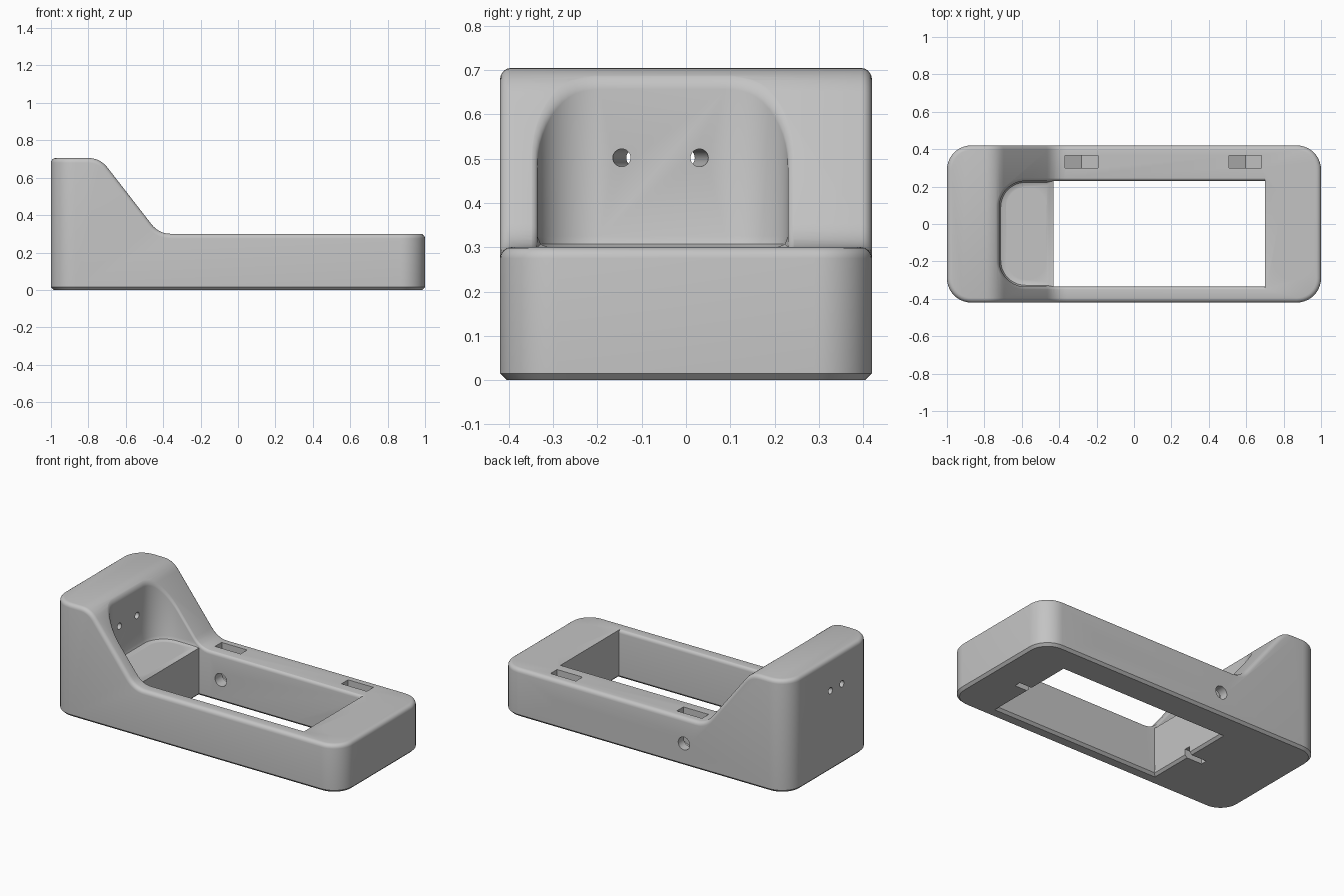
import bpy, bmesh, math
from mathutils import Vector

default = bpy.data.objects.get("Cube")
if default:
    bpy.data.objects.remove(default, do_unlink=True)

grey = bpy.data.materials.new("light grey")
grey.use_nodes = True
grey.diffuse_color = (0.55, 0.55, 0.55, 1)
grey.node_tree.nodes["Principled BSDF"].inputs["Base Color"].default_value = grey.diffuse_color

TOP, BAR = 0.705, 0.3                    # tower and rail heights
HALF_W = 0.42
WIN_L, WIN_R = -0.43, 0.70               # window ends
WIN_Y, WIN_HALF = -0.0525, 0.2825        # window centre line and half width
POCKET_X, POCKET_R, RIM = -0.72, 0.14, 0.02


def finish(name, bm):
    bmesh.ops.recalc_face_normals(bm, faces=bm.faces)
    mesh = bpy.data.meshes.new(name)
    bm.to_mesh(mesh)
    bm.free()
    mesh.materials.append(grey)
    obj = bpy.data.objects.new(name, mesh)
    bpy.context.collection.objects.link(obj)
    return obj


def extrude_y(points, y0, y1):
    bm = bmesh.new()
    face = bm.faces.new([bm.verts.new((x, y0, z)) for x, z in points])
    out = bmesh.ops.extrude_face_region(bm, geom=[face])
    for v in out["geom"]:
        if isinstance(v, bmesh.types.BMVert):
            v.co.y = y1
    bmesh.ops.recalc_face_normals(bm, faces=bm.faces)
    return bm


def cylinder(a, b, r1, r2=None):
    a, b = Vector(a), Vector(b)
    bm = bmesh.new()
    bmesh.ops.create_cone(bm, cap_ends=True, segments=40, radius1=r1,
                          radius2=r1 if r2 is None else r2, depth=(b - a).length)
    turn = (b - a).to_track_quat('Z', 'Y').to_matrix().to_4x4()
    turn.translation = (a + b) / 2
    bm.transform(turn)
    return bm


def box(lo, hi, grow=0):
    # box whose underside is larger by grow on every side
    bm = bmesh.new()
    bmesh.ops.create_cube(bm, size=1)
    for v in bm.verts:
        s = [c > 0 for c in v.co]
        extra = 0 if s[2] else grow
        v.co = [hi[i] if s[i] else lo[i] for i in range(3)]
        v.co.x += extra if s[0] else -extra
        v.co.y += extra if s[1] else -extra
    return bm


def cut(target, bm):
    cutter = finish("cutter", bm)
    cutter.hide_render = True
    mod = target.modifiers.new("cut", 'BOOLEAN')
    mod.operation, mod.solver, mod.object = 'DIFFERENCE', 'EXACT', cutter
    bpy.context.view_layer.objects.active = target
    bpy.ops.object.modifier_apply(modifier=mod.name)
    bpy.data.objects.remove(cutter, do_unlink=True)


def round_corner(a, corner, b, n=7):
    a, c, b = Vector(a), Vector(corner), Vector(b)
    return [tuple(a * (1 - t) ** 2 + c * 2 * t * (1 - t) + b * t * t)
            for t in (i / n for i in range(n + 1))]


# Side profile: tower, slope and low rails
slope = round_corner((-0.80, TOP), (-0.737, TOP), (-0.696, 0.652))
slope += round_corner((-0.464, 0.353), (-0.423, BAR), (-0.358, BAR))
skyline = [(-1, TOP)] + slope + [(1, BAR)]


def height(x):
    for (x0, z0), (x1, z1) in zip(skyline, skyline[1:]):
        if x <= x1:
            return z0 + (z1 - z0) * (x - x0) / (x1 - x0)
    return BAR


# Body with rounded upright corners, soft top rim and chamfered base
bm = extrude_y([(-1, 0)] + skyline + [(1, 0)], -HALF_W, HALF_W)
upright = [e for e in bm.edges if all(abs(abs(v.co.x) - 1) < 1e-4 for v in e.verts)
           and abs(e.verts[0].co.z - e.verts[1].co.z) > 0.1]
bmesh.ops.bevel(bm, geom=upright, offset=0.13, segments=10, profile=0.5,
                affect='EDGES', clamp_overlap=False)


def rim_edges(test):
    bm.normal_update()
    found = []
    for e in bm.edges:
        nz = [f.normal.z for f in e.link_faces]
        if any(abs(n) < 0.05 for n in nz) and any(test(n) for n in nz):
            found.append(e)
    return found


bmesh.ops.bevel(bm, geom=rim_edges(lambda n: n > 0.4), offset=0.025, segments=4,
                profile=0.5, affect='EDGES', clamp_overlap=False)
bmesh.ops.bevel(bm, geom=rim_edges(lambda n: n < -0.9), offset=0.015, segments=1,
                affect='EDGES', clamp_overlap=False)
body = finish("mounting_body", bm)

# Window and tower pocket as one lofted cutter with a flared, rounded rim
start = POCKET_X + POCKET_R
side_x = sorted({x for x, z in slope if x > start + 0.01} | {WIN_L, WIN_L - 0.001, WIN_R, start},
                reverse=True)
half = [(x, WIN_HALF, 0, 1) for x in side_x]
for i in range(1, 13):
    a = math.pi / 2 * (1 + i / 12)
    c, s = math.cos(a), math.sin(a)
    half.append((start + POCKET_R * c, WIN_HALF - POCKET_R + POCKET_R * s, c, s))
outline = half + [(x, -y, nx, -ny) for x, y, nx, ny in reversed(half)]

bm = bmesh.new()
rings = []


def ring(rule):
    verts = []
    for x, y, nx, ny in outline:
        off, z = rule(x, nx)
        verts.append(bm.verts.new((x + nx * off, WIN_Y + y + ny * off, z)))
    rings.append(verts)


def fillet(x):
    return min(0.025, 0.7 * (height(x) - RIM - BAR))


ring(lambda x, nx: (0, -0.5) if x >= WIN_L else (-fillet(x), BAR))
ring(lambda x, nx: (0, -0.4) if x >= WIN_L else (-fillet(x) * 0.3, BAR + fillet(x) * 0.3))
ring(lambda x, nx: (0, -0.3) if x >= WIN_L else (0, BAR + fillet(x)))
for i in range(5):
    t = i / 4 * math.pi / 2
    off = RIM * (1 - math.cos(t))
    ring(lambda x, nx: (off, height(x + nx * off) - RIM + 1.06 * RIM * math.sin(t)))
ring(lambda x, nx: (RIM, 1))
count = len(outline)
for low, high in zip(rings, rings[1:]):
    for i in range(count):
        j = (i + 1) % count
        bm.faces.new((low[i], low[j], high[j], high[i]))
for cap in (rings[0], rings[-1]):
    for i in range(count // 2 - 1):
        bm.faces.new((cap[i], cap[i + 1], cap[count - 2 - i], cap[count - 1 - i]))
bmesh.ops.triangulate(bm, faces=bm.faces)
cut(body, bm)

# Chamfer under the window
lo_y, hi_y = WIN_Y - WIN_HALF, WIN_Y + WIN_HALF
cut(body, box((WIN_L + 0.035, lo_y + 0.035, -0.05), (WIN_R - 0.035, hi_y - 0.035, 0.05), 0.1))

# Counterbored screw holes at both ends
for x in (-0.575, 0.85):
    for y in (0.09, -0.19):
        cut(body, cylinder((x, y, 0.08), (x, y, 0.6), 0.108))
        cut(body, cylinder((x, y, -0.2), (x, y, 0.2), 0.065))
        cut(body, cylinder((x, y, -0.05), (x, y, 0.05), 0.13, 0.03))

# Nut slots with cross holes in the rear rail
for x in (-0.28, 0.595):
    nut = [(x - 0.088, 0.5), (x - 0.088, 0.091), (x, 0.042), (x + 0.088, 0.091), (x + 0.088, 0.5)]
    cut(body, extrude_y(nut, 0.30, 0.365))
    cut(body, cylinder((x, 0.15, 0.14), (x, 0.6, 0.14), 0.04))

# Slanted cable holes through the tower
for y, drift in ((-0.145, 0.03), (0.03, -0.03)):
    cut(body, cylinder((-0.64, y - drift * 0.3, 0.502), (-1.08, y + drift * 1.3, 0.502), 0.02))

# Small grooves under both end bars
for x0, x1 in ((-0.55, -0.40), (0.67, 0.80)):
    cut(body, box((x0, WIN_Y - 0.02, -0.1), (x1, WIN_Y + 0.02, 0.05)))

# Smooth curved faces, keep edges sharp
bpy.ops.object.select_all(action='DESELECT')
body.select_set(True)
bpy.context.view_layer.objects.active = body
bpy.ops.object.shade_smooth_by_angle(angle=math.radians(30))
